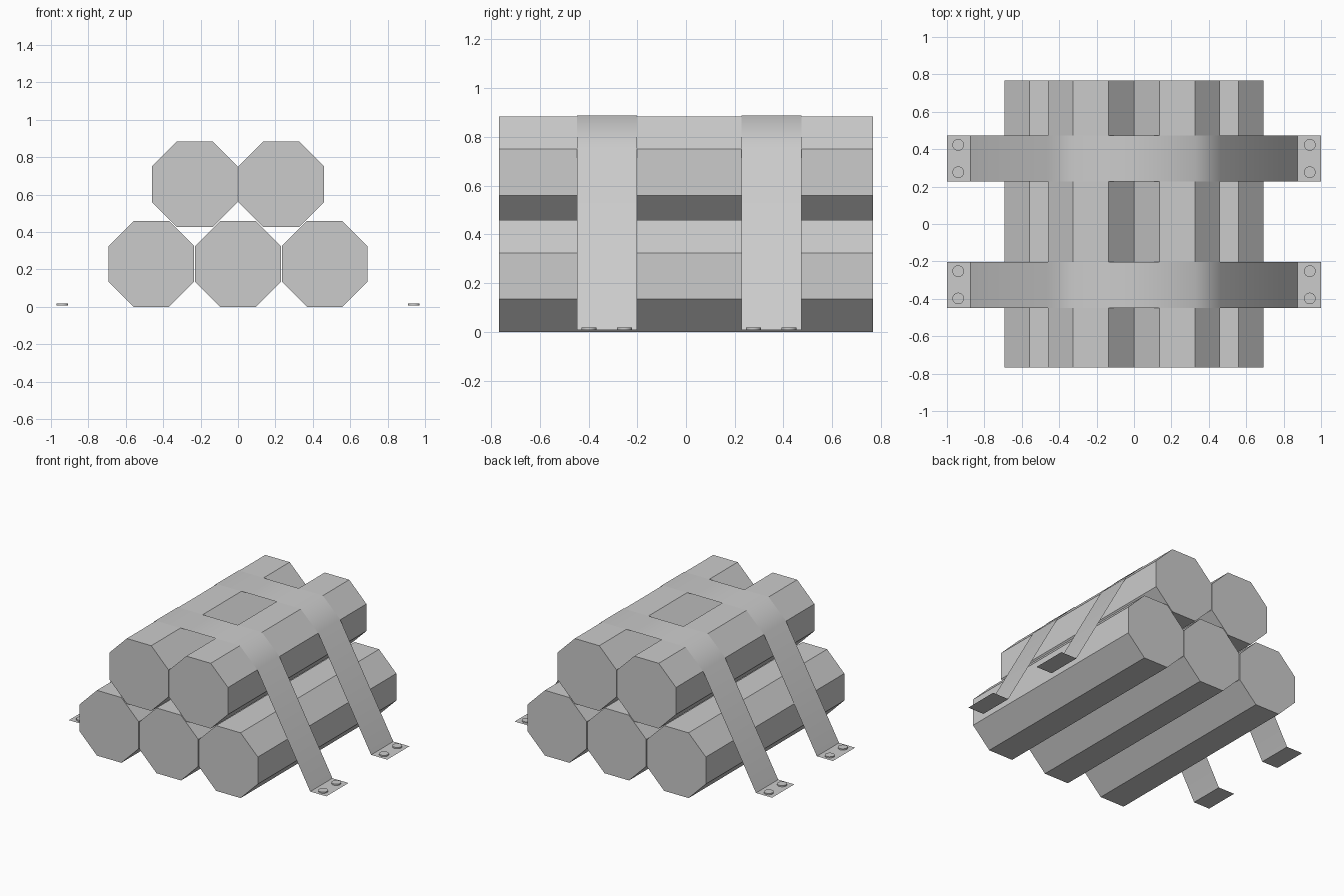
import bpy
from math import pi, cos

if "Cube" in bpy.data.objects:
    bpy.data.objects.remove(bpy.data.objects["Cube"])

APOTHEM = 0.229


def log(name, x, z):
    # eight-sided bar lying along y, with a flat on the bottom
    bpy.ops.mesh.primitive_cylinder_add(
        vertices=8, radius=APOTHEM / cos(pi / 8), depth=1.536)
    ob = bpy.context.object
    ob.name = name
    ob.rotation_euler = (pi / 2, 0, 0)
    bpy.ops.object.transform_apply(rotation=True)
    ob.rotation_euler = (0, pi / 8, 0)
    bpy.ops.object.transform_apply(rotation=True)
    # make sure a flat faces down
    if abs(min(v.co.z for v in ob.data.vertices) + APOTHEM) > 0.005:
        ob.rotation_euler = (0, pi / 8, 0)
        bpy.ops.object.transform_apply(rotation=True)
    ob.location = (x, 0, z)


def strap(name, y0, y1):
    # thin band draped over the pile, with a flat foot at each end
    half = [(1.0, 0.008), (0.875, 0.008), (0.462, 0.755), (0.327, 0.887)]
    profile = [(-x, z) for x, z in half] + half[::-1]
    n = len(profile)
    verts = [(x, y, z) for y in (y0, y1) for x, z in profile]
    faces = [(i, i + 1, n + i + 1, n + i) for i in range(n - 1)]
    me = bpy.data.meshes.new(name)
    me.from_pydata(verts, [], faces)
    ob = bpy.data.objects.new(name, me)
    bpy.context.collection.objects.link(ob)
    bpy.ops.object.select_all(action='DESELECT')
    bpy.context.view_layer.objects.active = ob
    ob.select_set(True)
    bpy.ops.object.shade_smooth_by_angle(angle=0.9)


def bolt(name, x, y):
    bpy.ops.mesh.primitive_cylinder_add(
        vertices=24, radius=0.031, depth=0.009, location=(x, y, 0.0125))
    bpy.context.object.name = name
    bpy.ops.object.shade_smooth_by_angle()


# pile of logs: three below, two above
for i, x in enumerate((-0.463, 0, 0.463)):
    log(f"bottom_log_{i + 1}", x, APOTHEM)
for i, x in enumerate((-0.231, 0.231)):
    log(f"top_log_{i + 1}", x, 0.655)

# straps and their bolts
for label, yc in (("front", -0.325), ("back", 0.35)):
    strap(f"{label}_strap", yc - 0.123, yc + 0.123)
    for side, sx in (("left", -1), ("right", 1)):
        for k, dy in enumerate((-0.073, 0.073)):
            bolt(f"{label}_{side}_bolt_{k + 1}", sx * 0.94, yc + dy)
